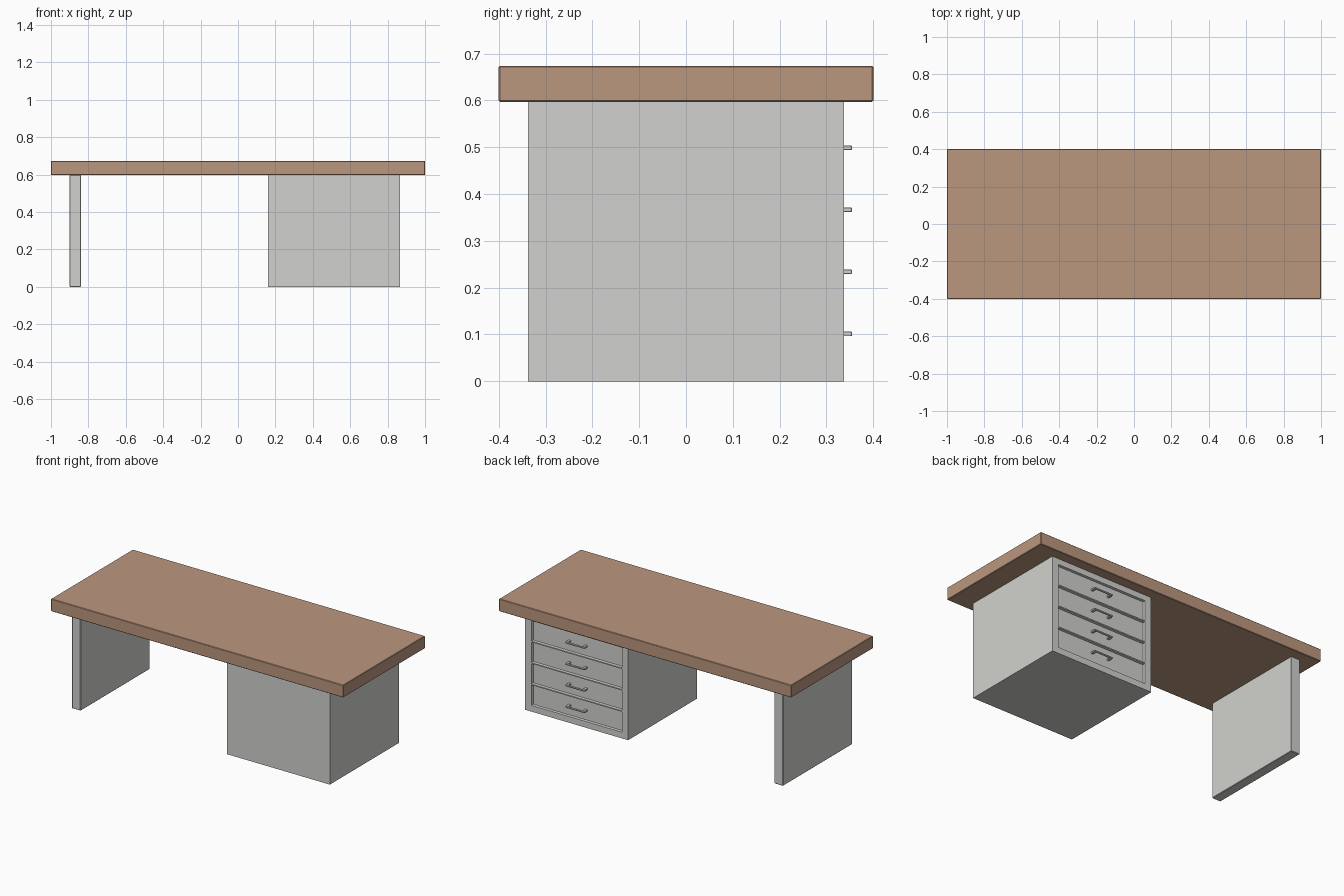
import bpy, bmesh
from mathutils import Vector

if "Cube" in bpy.data.objects:
    bpy.data.objects.remove(bpy.data.objects["Cube"])


def material(name, rgb):
    m = bpy.data.materials.new(name)
    m.diffuse_color = (*rgb, 1)
    m.use_nodes = True
    m.node_tree.nodes["Principled BSDF"].inputs["Base Color"].default_value = m.diffuse_color
    return m


WOOD = material("brown wood", (0.50, 0.31, 0.21))
GREY = material("light grey", (0.64, 0.64, 0.62))


def add_object(name, bm, mat):
    bmesh.ops.recalc_face_normals(bm, faces=bm.faces)
    mesh = bpy.data.meshes.new(name)
    bm.to_mesh(mesh)
    bm.free()
    mesh.materials.append(mat)
    ob = bpy.data.objects.new(name, mesh)
    bpy.context.collection.objects.link(ob)
    return ob


def box_bm(lo, hi):
    bm = bmesh.new()
    bmesh.ops.create_cube(bm, size=1)
    lo, hi = Vector(lo), Vector(hi)
    for v in bm.verts:
        v.co = (lo + hi) / 2 + v.co * (hi - lo)
    return bm


def box(name, lo, hi, mat, bevel=0.003):
    ob = add_object(name, box_bm(lo, hi), mat)
    mod = ob.modifiers.new("soft edge", 'BEVEL')
    mod.width = bevel
    mod.segments = 1
    return ob


# Table top and side panel leg
box("table_top", (-1, -0.4, 0.597), (1, 0.4, 0.674), WOOD)
box("side_panel_leg", (-0.9, -0.338, 0), (-0.84, 0.337, 0.599), GREY)

# Drawer pedestal: cut its rear face into four cells and sink each one
X0, X1, Z0, PITCH, BACK = 0.20, 0.825, 0.035, 0.1325, 0.337
bm = box_bm((0.16, -0.338, 0), (0.865, BACK, 0.599))
cuts = [((x, 0, 0), (1, 0, 0)) for x in (X0, X1)]
cuts += [((0, 0, Z0 + i * PITCH), (0, 0, 1)) for i in range(5)]
for co, no in cuts:
    bmesh.ops.bisect_plane(bm, geom=bm.verts[:] + bm.edges[:] + bm.faces[:],
                           plane_co=co, plane_no=no)
bm.normal_update()
cells = []
for f in bm.faces:
    c = f.calc_center_median()
    if f.normal.y > 0.9 and X0 < c.x < X1 and Z0 < c.z < Z0 + 4 * PITCH:
        cells.append(f)
bmesh.ops.inset_individual(bm, faces=cells, thickness=0.005, depth=0)
bmesh.ops.inset_individual(bm, faces=cells, thickness=0.003, depth=-0.015)
add_object("drawer_pedestal", bm, GREY)

# Drawer handles: a flat bar on two posts
XC = (X0 + X1) / 2
for i in range(4):
    z = Z0 + (i + 0.5) * PITCH
    box(f"handle_bar_{i + 1}", (XC - 0.065, 0.346, z - 0.005),
        (XC + 0.065, 0.355, z + 0.005), GREY, 0.002)
    for side in (-1, 1):
        x = XC + side * 0.057
        box(f"handle_post_{i + 1}_{'left' if side < 0 else 'right'}",
            (x - 0.008, 0.318, z - 0.005), (x + 0.008, 0.352, z + 0.005), GREY, 0.001)
